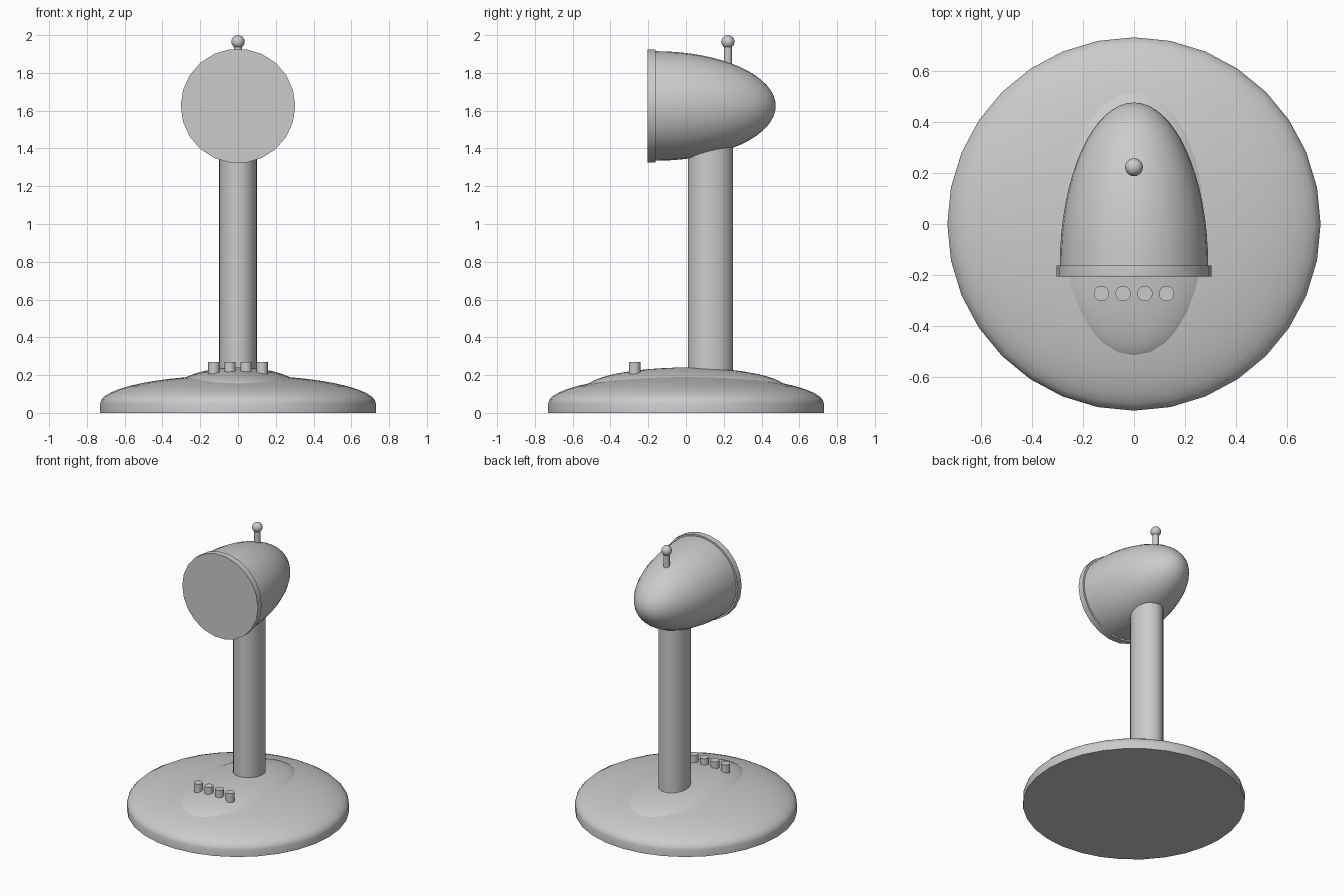
import bpy, bmesh, math
from mathutils import Matrix

if "Cube" in bpy.data.objects:
    bpy.data.objects.remove(bpy.data.objects["Cube"])

grey = bpy.data.materials.new("plain_grey")
grey.diffuse_color = (0.6, 0.6, 0.6, 1)
grey.use_nodes = True
grey.node_tree.nodes["Principled BSDF"].inputs["Base Color"].default_value = grey.diffuse_color


def add_part(name, bm, angle=40):
    """Turn a bmesh into a smooth-shaded object with sharp edges kept."""
    bmesh.ops.recalc_face_normals(bm, faces=bm.faces)
    mesh = bpy.data.meshes.new(name)
    bm.to_mesh(mesh)
    bm.free()
    mesh.materials.append(grey)
    obj = bpy.data.objects.new(name, mesh)
    bpy.context.collection.objects.link(obj)
    bpy.ops.object.select_all(action='DESELECT')
    obj.select_set(True)
    bpy.context.view_layer.objects.active = obj
    bpy.ops.object.shade_smooth_by_angle(angle=math.radians(angle))
    return obj


def lathe(name, profile, sides, loc=(0, 0, 0), scale=(1, 1, 1), tilt=0):
    """Spin (radius, height) points around z; ends are capped or pointed."""
    bm = bmesh.new()
    rings = []
    for r, h in profile:
        n = sides if r > 1e-5 else 1
        rings.append([bm.verts.new((r * math.cos(2 * math.pi * i / sides),
                                    r * math.sin(2 * math.pi * i / sides), h))
                      for i in range(n)])
    for a, b in zip(rings, rings[1:]):
        for i in range(sides):
            j = (i + 1) % sides
            quad = [a[i % len(a)], a[j % len(a)], b[j % len(b)], b[i % len(b)]]
            bm.faces.new(list(dict.fromkeys(quad)))
    for ring in (rings[0], rings[-1]):
        if len(ring) > 1:
            bm.faces.new(ring)
    m = (Matrix.Translation(loc) @ Matrix.Rotation(tilt, 4, 'X')
         @ Matrix.Diagonal((*scale, 1)))
    bm.transform(m)
    return add_part(name, bm)


def dome(radius, height, start=0.0, steps=12):
    """Quarter-ellipse profile from the rim up to the pointed top."""
    pts = [(radius * math.cos(math.pi / 2 * i / steps),
            start + height * math.sin(math.pi / 2 * i / steps))
           for i in range(steps)]
    return pts + [(0, start + height)]


def cylinder(name, radius, bottom, top, sides, x=0, y=0, scale=(1, 1, 1)):
    return lathe(name, [(radius, bottom), (radius, top)], sides, (x, y, 0), scale)


# Round base with a straight edge and domed top
lathe("base", [(0.73, 0)] + dome(0.73, 0.15, 0.05), 32)
# Oval mound on the base
lathe("base_mound", dome(1, 1), 32, (0, 0, 0.12), (0.335, 0.54, 0.12))
# Oval post
cylinder("post", 1, 0.2, 1.6, 32, y=0.13, scale=(0.1, 0.12, 1))

# Bullet-shaped head pointing backwards, with a flat front disc
back = -math.pi / 2
lathe("head_shell", dome(0.29, 0.637, 0, 16), 32, (0, -0.162, 1.625), tilt=back)
lathe("front_disc", [(0.303, 0), (0.303, 0.043)], 22, (0, -0.205, 1.625), tilt=back)

# Knob on a thin stem on top of the head
cylinder("top_stem", 0.021, 1.82, 1.95, 16, y=0.222)
ball = bmesh.new()
bmesh.ops.create_uvsphere(ball, u_segments=20, v_segments=12, radius=0.035,
                          matrix=Matrix.Translation((0, 0.222, 1.965)))
add_part("top_ball", ball)

# Row of four buttons
for i in range(4):
    cylinder(f"button_{i + 1}", 0.03, 0.19, 0.27, 20, x=(i - 1.5) * 0.085, y=-0.272)
